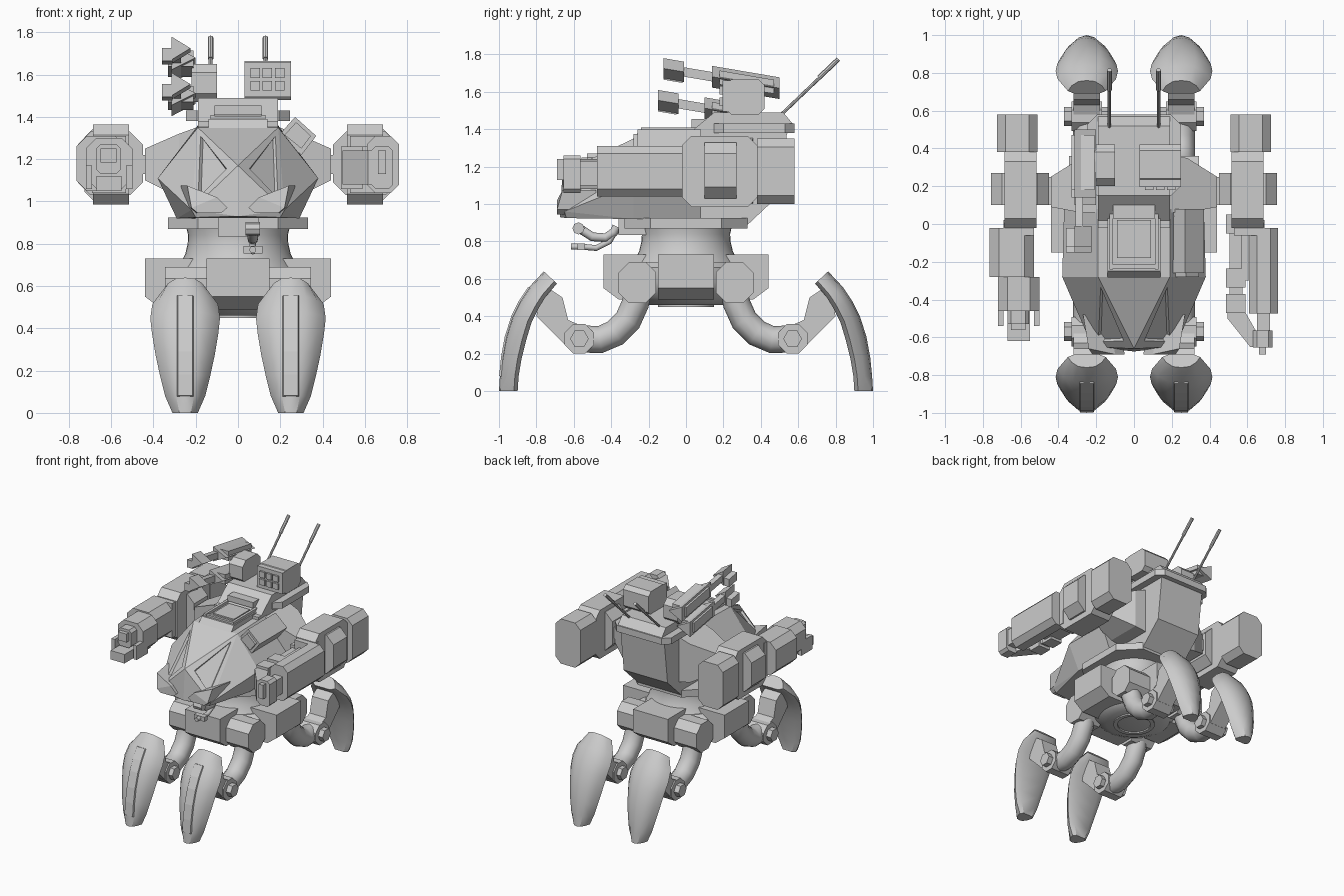
import bpy, bmesh, math
from mathutils import Matrix

if "Cube" in bpy.data.objects:
    bpy.data.objects.remove(bpy.data.objects["Cube"])


def finish(name, bm, mirror=(0, 0), smooth=False):
    bmesh.ops.recalc_face_normals(bm, faces=bm.faces)
    me = bpy.data.meshes.new(name)
    bm.to_mesh(me)
    bm.free()
    ob = bpy.data.objects.new(name, me)
    bpy.context.collection.objects.link(ob)
    if smooth:
        bpy.context.view_layer.objects.active = ob
        bpy.ops.object.select_all(action='DESELECT')
        ob.select_set(True)
        bpy.ops.object.shade_smooth_by_angle(angle=math.radians(35))
    if any(mirror):
        m = ob.modifiers.new("Mirror", 'MIRROR')
        m.use_axis = (bool(mirror[0]), bool(mirror[1]), False)
    return ob


def loft(name, rings, mirror=(0, 0), smooth=False, caps=True):
    bm = bmesh.new()
    vs = [[bm.verts.new(p) for p in r] for r in rings]
    n = len(rings[0])
    for a, b in zip(vs, vs[1:]):
        for i in range(n):
            bm.faces.new((a[i], a[(i + 1) % n], b[(i + 1) % n], b[i]))
    if caps:
        bm.faces.new(vs[0])
        bm.faces.new(vs[-1])
    return finish(name, bm, mirror, smooth)


def prism(name, axis, pts, a, b, mirror=(0, 0)):
    put = {'x': lambda p, t: (t, p[0], p[1]), 'y': lambda p, t: (p[0], t, p[1]),
           'z': lambda p, t: (p[0], p[1], t)}[axis]
    return loft(name, [[put(p, t) for p in pts] for t in (a, b)], mirror)


def box(name, x0, x1, y0, y1, z0, z1, mirror=(0, 0)):
    return prism(name, 'z', [(x0, y0), (x1, y0), (x1, y1), (x0, y1)], z0, z1, mirror)


def octa(a0, a1, b0, b1, c):
    return [(a0 + c, b0), (a1 - c, b0), (a1, b0 + c), (a1, b1 - c),
            (a1 - c, b1), (a0 + c, b1), (a0, b1 - c), (a0, b0 + c)]


def ngon(cx, cy, r, n, off=0.0):
    return [(cx + r * math.cos(math.tau * i / n + off), cy + r * math.sin(math.tau * i / n + off)) for i in range(n)]


def hull_bm(pts):
    bm = bmesh.new()
    for p in pts:
        bm.verts.new(p)
    bmesh.ops.convex_hull(bm, input=bm.verts)
    bmesh.ops.dissolve_limit(bm, angle_limit=math.radians(5), verts=bm.verts, edges=bm.edges)
    return bm


def hull(name, pts, mirror=(0, 0)):
    return finish(name, hull_bm(pts), mirror)


def lathe(name, prof, n=40):
    return loft(name, [[(x, y, z) for x, y in ngon(0, 0, r, n)] for r, z in prof], smooth=True)


def tube(name, path, r, mirror=(0, 0), n=12):
    rings = []
    for i, p in enumerate(path):
        a, b = path[max(i - 1, 0)], path[min(i + 1, len(path) - 1)]
        ty, tz = b[1] - a[1], b[2] - a[2]
        l = math.hypot(ty, tz)
        rings.append([(p[0] + u, p[1] - v * tz / l, p[2] + v * ty / l) for u, v in ngon(0, 0, r, n)])
    return loft(name, rings, mirror, True)


ALL = (1, 1)
LR = (1, 0)

# Claw feet: outer point, inner point and half width per station
stations = [(-1.0, 0, -.90, 0, .06), (-.995, .08, -.895, .08, .095), (-.985, .18, -.88, .17, .118),
            (-.965, .29, -.855, .27, .14), (-.93, .40, -.825, .37, .157), (-.89, .48, -.79, .44, .165),
            (-.84, .555, -.75, .505, .155), (-.76, .64, -.69, .575, .10)]
sect = [(-1, .2), (-.8, .6), (-.45, .92), (0, 1), (.45, .92), (.8, .6), (1, .2), (.65, 0), (-.65, 0)]
loft("claw_foot", [[(.25 + w * u, iy + (oy - iy) * t, iz + (oz - iz) * t) for u, t in sect]
                   for oy, oz, iy, iz, w in stations], ALL, True)
loft("foot_ridge", [[(.25 + u, oy + d, oz + d * -.3) for u, d in ((-.045, .02), (-.035, -.004), (.035, -.004), (.045, .02))]
                    for oy, oz, iy, iz, w in stations[1:7]], LR)

# Legs
tube("upper_leg", [(.25, -.25, .58), (.25, -.27, .47), (.25, -.31, .38), (.25, -.38, .31),
                   (.25, -.46, .275), (.25, -.57, .28)], .073, ALL)
prism("hip_joint", 'x', octa(-.36, -.16, .47, .69, .055), .15, .345, ALL)
prism("knee_joint", 'x', ngon(-.57, .28, .085, 8, math.pi / 8), .17, .33, ALL)
prism("knee_bolt", 'x', ngon(-.57, .28, .05, 6), .135, .37, ALL)
prism("lower_leg", 'x', [(-.64, .24), (-.80, .40), (-.78, .50), (-.72, .54), (-.66, .50), (-.63, .38), (-.56, .35)],
      .18, .32, ALL)

# Hub, waist and collar
lathe("hub", [(.2, .46), (.28, .50), (.33, .58), (.33, .66), (.29, .69)])
lathe("hub_bottom_ring", [(.15, .47), (.15, .45), (.12, .45), (.12, .47)])
lathe("waist", [(.30, .66), (.275, .70), (.25, .75), (.238, .80), (.236, .84), (.245, .88)])
for i, side in enumerate(("front", "right", "back", "left")):
    pod = prism(side + "_hub_pod", 'x', [(-.2, .73), (-.44, .73), (-.44, .55), (-.36, .49), (-.2, .49)], -.15, .15)
    pod.data.transform(Matrix.Rotation(i * math.pi / 2, 4, 'Z'))
prism("waist_collar", 'z', octa(-.33, .33, -.33, .33, .14), .87, .925)
box("chin_block", -.095, .1, -.36, -.2, .835, .925)

# Faceted cockpit with sunken window panels
half = [(.19, -.28, 1.35), (.22, -.65, .96), (.38, -.28, 1.11), (.29, -.28, .92), (.2, -.64, .925),
        (.19, .08, 1.36), (.37, .08, 1.11), (.29, .08, .92)]
bm = hull_bm([(s * x, y, z) for x, y, z in half for s in (-1, 1)] + [(0, -.66, 1.17), (0, -.675, .93)])
for s in (-1, 1):
    face = max(bm.faces, key=lambda f: f.calc_area() if f.normal.x * s > .3 and f.normal.y < -.3 and f.normal.z > .2 else 0)
    bmesh.ops.inset_individual(bm, faces=[face], thickness=.07, depth=0)
    bmesh.ops.inset_individual(bm, faces=[face], thickness=.008, depth=-.018)
finish("cockpit", bm)
lamp = [(.05, .97), (.10, 1.02), (.24, 1.075), (.22, .97), (.19, .945), (.08, .945)]
hull("headlamp", [(x, -.69 if z < 1.05 else -.66, z) for x, z in lamp] + [(x + .03, -.48, z) for x, z in lamp], LR)

# Torso and upper deck
prism("torso", 'x', [(-.02, .92), (.16, .875), (.33, .89), (.50, 1.05), (.54, 1.38), (-.02, 1.38)], -.19, .19)
prism("upper_deck", 'x', [(-.03, 1.34), (.15, 1.49), (.52, 1.49), (.57, 1.43), (.52, 1.34)], -.19, .19)
prism("deck_rim", 'z', octa(-.245, .245, .15, .58, .05), 1.38, 1.43)
hull("shoulder_fairing", [(x, y, z) for x, ys, zs in ((.17, (.06, .36), (1.0, 1.36)), (.28, (.06, .35), (1.02, 1.32)),
                          (.44, (.09, .25), (1.10, 1.25))) for y in ys for z in zs], LR)
box("deck_vent", -.11, .11, .03, .1, 1.41, 1.455)

# Roof hatch
prism("hatch_base", 'x', [(-.30, 1.33), (-.25, 1.39), (.08, 1.39), (.08, 1.33)], -.14, .14)
box("hatch_lid", -.09, .09, -.18, .02, 1.38, 1.40)
box("hatch_side_rail", .11, .13, -.24, .07, 1.38, 1.41, LR)
for name, y in (("hatch_front_rail", -.235), ("hatch_rear_rail", .05)):
    box(name, -.12, .12, y, y + .02, 1.38, 1.405)
prism("side_launcher", 'y', [(.27, 1.40), (.37, 1.31), (.30, 1.22), (.19, 1.31)], -.26, .08)
prism("side_launcher_face", 'y', [(.275, 1.375), (.345, 1.31), (.30, 1.25), (.22, 1.315)], -.28, -.25)

# Shoulders and arms
prism("shoulder_pod", 'x', octa(-.02, .38, .985, 1.365, .05), .515, .685, LR)
prism("shoulder_band", 'y', octa(.45, .758, 1.03, 1.33, .06), .1, .27, LR)
prism("arm_rear_block", 'y', octa(.51, .725, 1.0, 1.35, .045), .38, .58, LR)
box("shoulder_axle", .3, .47, .1, .25, 1.13, 1.22, LR)
box("elbow_block", .53, .69, -.06, .02, 1.04, 1.31, LR)

# Right arm: slab weapon with bent feed duct
prism("right_forearm", 'y', octa(.61, .762, 1.04, 1.31, .04), -.475, -.02)
box("right_barrel", .65, .72, -.58, -.47, 1.10, 1.23)
prism("right_muzzle_block", 'y', octa(.63, .733, 1.06, 1.26, .02), -.655, -.565)
box("right_muzzle_tip", .663, .70, -.69, -.65, 1.13, 1.24)
box("feed_duct", .505, .575, -.45, .01, 1.08, 1.24)
for i, y in enumerate((-.47, -.335, -.05)):
    box("duct_band_%d" % (i + 1), .488, .59, y, y + .10, 1.06, 1.26)
prism("duct_bend", 'z', [(.495, -.46), (.585, -.46), (.645, -.565), (.645, -.65), (.615, -.65), (.495, -.50)], 1.08, 1.24)
box("forearm_link", .57, .63, -.3, -.05, 1.08, 1.26)

# Left arm: cannon with open lower tray
prism("left_forearm", 'y', octa(-.765, -.53, 1.05, 1.31, .05), -.28, -.02)
prism("left_cannon_body", 'y', octa(-.72, -.50, 1.06, 1.30, .05), -.46, -.28)
box("cannon_tray", -.67, -.55, -.62, -.30, 1.05, 1.12)
for name, x in (("tray_outer_wall", -.72), ("tray_inner_wall", -.53)):
    box(name, x, x + .03, -.54, -.40, 1.06, 1.17)
prism("cannon_muzzle", 'y', octa(-.67, -.555, 1.13, 1.27, .02), -.53, -.44)
box("muzzle_core", -.65, -.575, -.56, -.5, 1.185, 1.25)


# Twin rail guns on the left of the deck
def rail_gun(name, y_tip, z_tip, y_body, y_end):
    z = lambda y: z_tip - .17 * (y - y_tip)
    def tri(part, y0, y1, h, x1):
        prism_pts = [(-.315, h), (-.315, -h), (x1, 0)]
        loft(name + part, [[(px, y, z(y) + pz) for px, pz in prism_pts] for y in (y0, y1)])
    tri("_body", y_body, y_end, .058, -.20)
    tri("_tip", y_tip, y_tip + .11, .055, -.225)
    for part, x0, x1, y0, y1, lo, hi in (("_rail", -.31, -.27, y_tip + .1, y_body + .02, -.025, .025),
                                         ("_side_tip", -.36, -.31, y_tip, y_tip + .10, -.06, 0),
                                         ("_side_body", -.33, -.21, y_body + .04, y_end - .03, -.035, .04)):
        loft(name + part, [[(x0, y, z(y) + lo), (x1, y, z(y) + lo), (x1, y, z(y) + hi), (x0, y, z(y) + hi)]
                           for y in (y0, y1)])


rail_gun("upper_rail_gun", -.12, 1.725, .14, .50)
rail_gun("lower_rail_gun", -.15, 1.555, .10, .40)
prism("gun_mount", 'x', octa(.20, .42, 1.47, 1.65, .04), -.22, -.10)

# Missile box with six cells
prism("missile_box", 'x', octa(.21, .42, 1.48, 1.665, .03), .03, .25)
box("missile_frame", .03, .25, .195, .26, 1.495, 1.66)
for i in range(6):
    x, z = .058 + .058 * (i % 3), 1.525 + .06 * (i // 3)
    box("missile_cell_%d" % (i + 1), x, x + .046, .18, .2, z, z + .046)

# Antennas
tube("antenna_rod", [(.13, .50, 1.47), (.13, .73, 1.69)], .009, LR, 8)
tube("antenna_tip", [(.13, .71, 1.675), (.13, .815, 1.775)], .013, LR, 8)

# Chin gun on a curved bracket
tube("chin_gun_bracket", [(.07, -.37, .88), (.07, -.385, .85), (.07, -.43, .82), (.07, -.50, .825), (.07, -.57, .87)], .024)
tube("chin_gun_hose", [(.07, -.37, .87), (.07, -.41, .80), (.07, -.48, .765), (.07, -.56, .772)], .016)
prism("chin_gun_pivot", 'x', ngon(-.575, .87, .032, 8), .035, .105)
box("chin_gun_body", .025, .115, -.58, -.54, .755, .79)
tube("chin_gun_barrel", [(.07, -.55, .772), (.07, -.615, .772)], .016)
